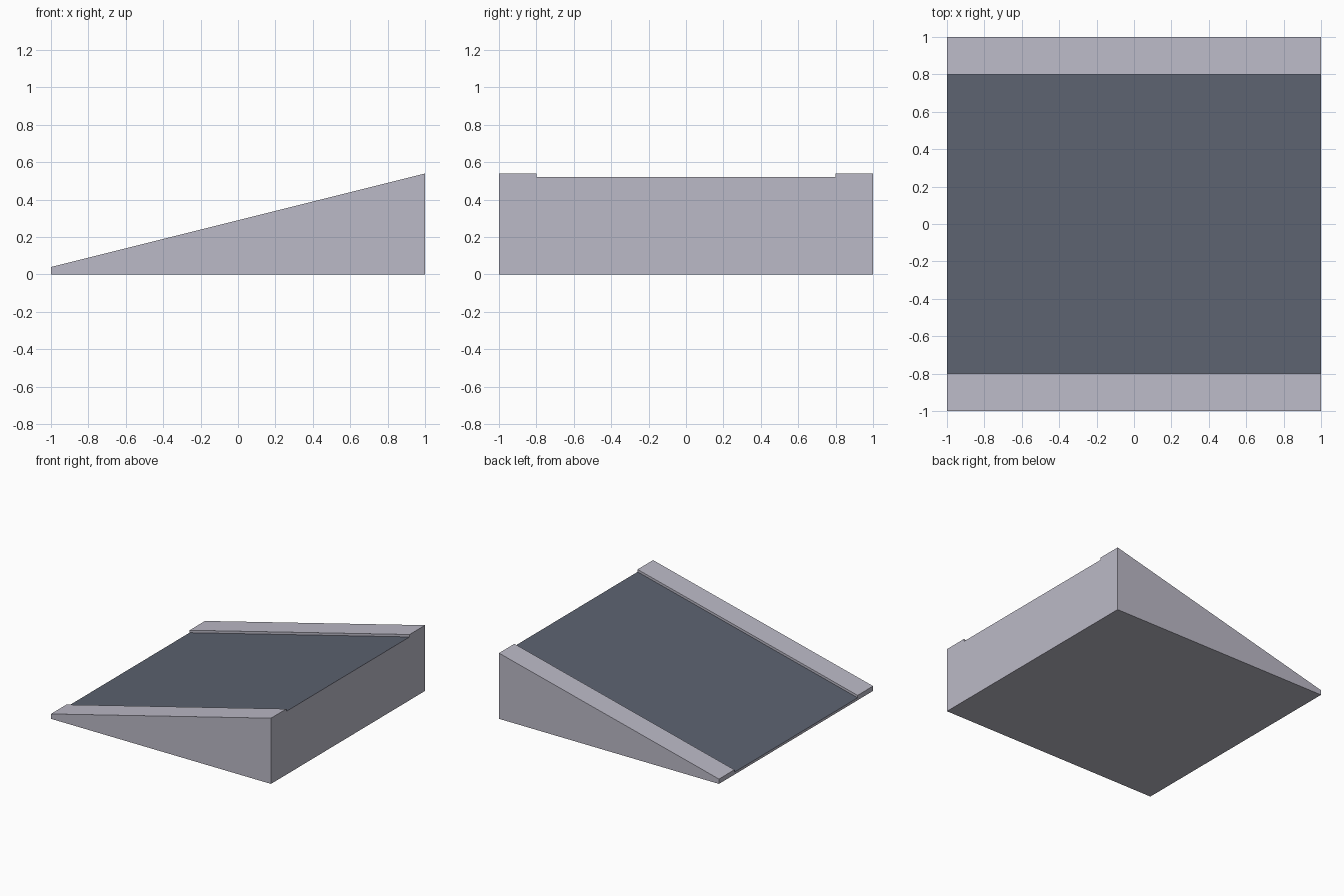
import bpy, bmesh

if "Cube" in bpy.data.objects:
    bpy.data.objects.remove(bpy.data.objects["Cube"])


def material(name, rgb):
    m = bpy.data.materials.new(name)
    m.diffuse_color = (*rgb, 1.0)
    m.use_nodes = True
    m.node_tree.nodes["Principled BSDF"].inputs["Base Color"].default_value = m.diffuse_color
    return m


concrete = material("light_concrete", (0.50, 0.49, 0.57))
asphalt = material("dark_asphalt", (0.107, 0.122, 0.162))

# Cross-section (y, z) at the low end: flat base, raised kerbs, sunken roadway
section = [(-1, 0), (1, 0), (1, 0.04), (0.8, 0.04),
           (0.8, 0.02), (-0.8, 0.02), (-0.8, 0.04), (-1, 0.04)]
RISE = 0.5

bm = bmesh.new()


def ring(x, lift):
    return [bm.verts.new((x, y, z + (lift if z > 0 else 0))) for y, z in section]


# Ramp: the section lofted from the low end to the high end
low, high = ring(-1, 0), ring(1, RISE)
n = len(section)
bm.faces.new(low)
bm.faces.new(high)
for i in range(n):
    j = (i + 1) % n
    bm.faces.new((low[i], low[j], high[j], high[i]))
bmesh.ops.recalc_face_normals(bm, faces=bm.faces)

# Roadway: the upward face between the kerbs
for f in bm.faces:
    centre = f.calc_center_median()
    if f.normal.z > 0.5 and abs(centre.y) < 0.1:
        f.material_index = 1

mesh = bpy.data.meshes.new("road_ramp")
bm.to_mesh(mesh)
bm.free()
mesh.materials.append(concrete)
mesh.materials.append(asphalt)
bpy.context.collection.objects.link(bpy.data.objects.new("road_ramp", mesh))
